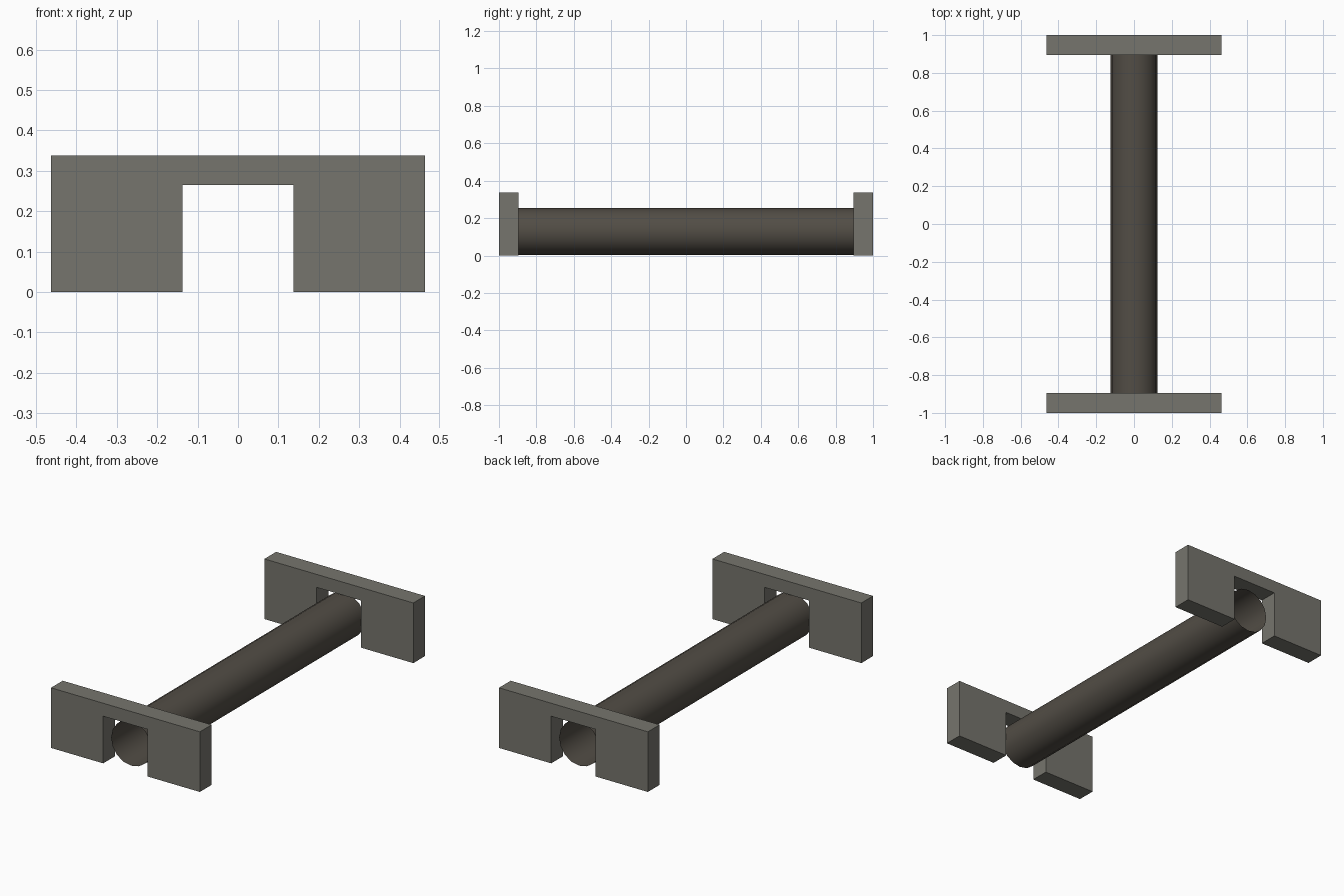
import bpy
import bmesh
from mathutils import Matrix, Vector

cube = bpy.data.objects.get("Cube")
if cube:
    bpy.data.objects.remove(cube, do_unlink=True)


def make_material(name, colour):
    mat = bpy.data.materials.new(name)
    mat.use_nodes = True
    mat.diffuse_color = (*colour, 1)
    mat.node_tree.nodes["Principled BSDF"].inputs["Base Color"].default_value = (*colour, 1)
    return mat


def make_object(name, bm, mat):
    mesh = bpy.data.meshes.new(name)
    bm.to_mesh(mesh)
    bm.free()
    mesh.materials.append(mat)
    obj = bpy.data.objects.new(name, mesh)
    bpy.context.collection.objects.link(obj)
    return obj


stone = make_material("warm grey concrete", (0.18, 0.177, 0.153))
metal = make_material("dark brown metal", (0.084, 0.074, 0.060))

HALF_WIDTH, HEIGHT = 0.463, 0.338
NOTCH, NOTCH_TOP = 0.138, 0.265
THICKNESS = 0.104
RADIUS, SIDES = 0.125, 16


def end_support(name, y):
    """Arch-shaped slab: half profile mirrored in x, extruded along y."""
    half = [(NOTCH, NOTCH_TOP), (NOTCH, 0), (HALF_WIDTH, 0), (HALF_WIDTH, HEIGHT)]
    profile = half + [(-x, z) for x, z in reversed(half)]
    bm = bmesh.new()
    face = bm.faces.new([bm.verts.new((x, y, z)) for x, z in profile])
    out = bmesh.ops.extrude_face_region(bm, geom=[face])
    verts = [v for v in out["geom"] if isinstance(v, bmesh.types.BMVert)]
    bmesh.ops.translate(bm, verts=verts, vec=Vector((0, THICKNESS, 0)))
    bmesh.ops.recalc_face_normals(bm, faces=bm.faces)
    return make_object(name, bm, stone)


# End supports
end_support("front_support", -1)
end_support("back_support", 1 - THICKNESS)

# Open thin-walled pipe, ending halfway into each support
bm = bmesh.new()
bmesh.ops.create_cone(bm, cap_ends=False, segments=SIDES, radius1=RADIUS,
                      radius2=RADIUS, depth=2 - THICKNESS)
bmesh.ops.rotate(bm, verts=bm.verts, cent=(0, 0, 0),
                 matrix=Matrix.Rotation(1.5707963, 3, "X"))
bmesh.ops.translate(bm, verts=bm.verts, vec=(0, 0, RADIUS + 0.004))
bmesh.ops.recalc_face_normals(bm, faces=bm.faces)
for face in bm.faces:
    face.normal_flip() if face.normal.dot(face.calc_center_median() - Vector((0, 0, RADIUS))) < 0 else None
    face.smooth = True
make_object("pipe", bm, metal)
